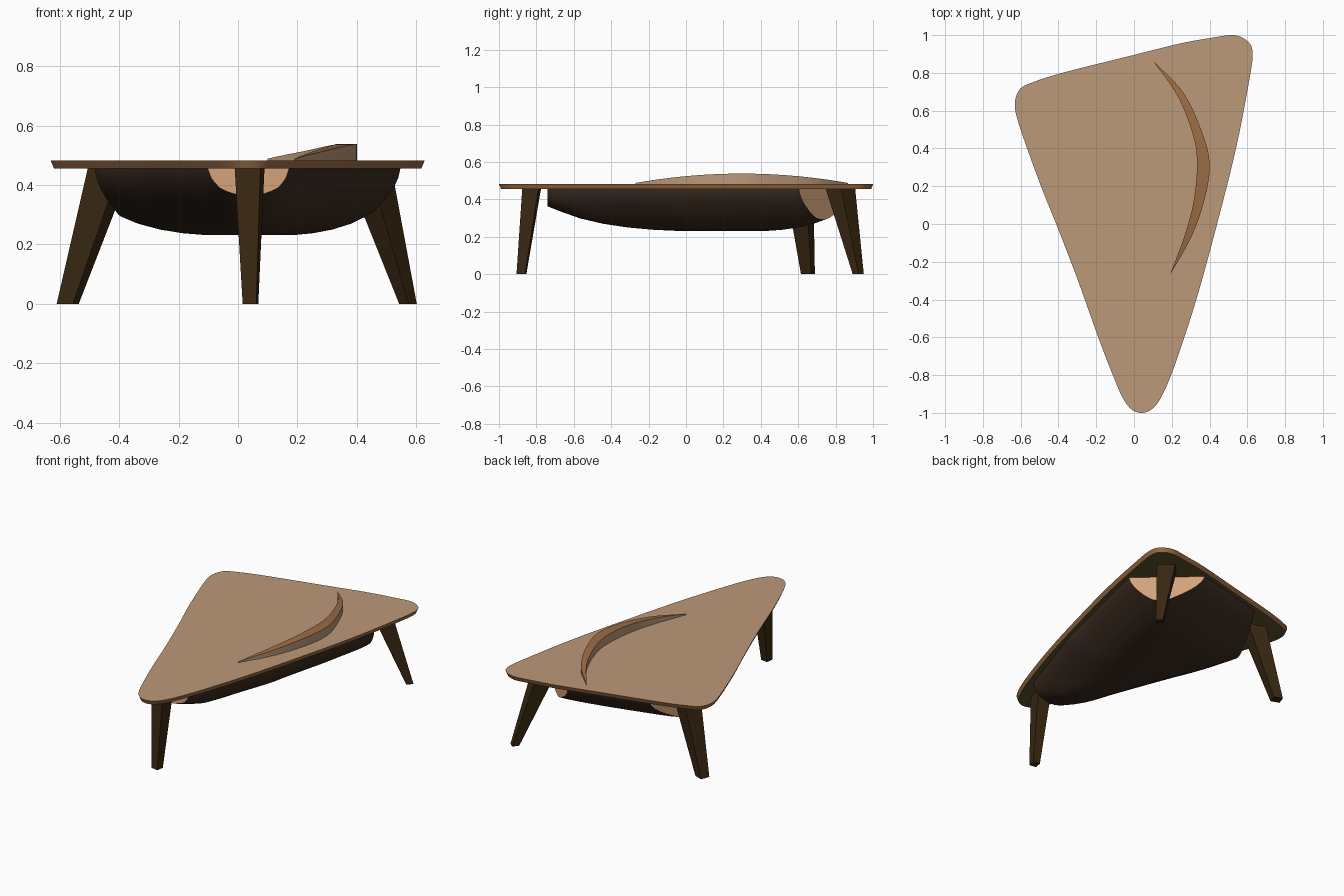
import bpy, bmesh, math
from mathutils import Vector

if "Cube" in bpy.data.objects:
    bpy.data.objects.remove(bpy.data.objects["Cube"])


def material(name, rgb):
    m = bpy.data.materials.new(name)
    m.diffuse_color = (*rgb, 1)
    m.use_nodes = True
    m.node_tree.nodes["Principled BSDF"].inputs["Base Color"].default_value = m.diffuse_color
    return m


TAN = material("tan wood", (0.50, 0.32, 0.19))
EDGE = material("red brown wood", (0.33, 0.15, 0.058))
UNDER = material("olive underside", (0.11, 0.09, 0.028))
HULL = material("dark brown hull", (0.045, 0.026, 0.015))
CAP = material("light cut wood", (0.66, 0.37, 0.20))
LEG = material("dark leg wood", (0.042, 0.021, 0.006))


def spline(pts, steps, closed=True):
    """Catmull-Rom curve through 2D points."""
    p = [Vector(q) for q in pts]
    if not closed:
        p = [2 * p[0] - p[1]] + p + [2 * p[-1] - p[-2]]
    n = len(p)
    out = []
    for i in (range(n) if closed else range(1, n - 2)):
        a, b, c, d = p[i - 1], p[i], p[(i + 1) % n], p[(i + 2) % n]
        for k in range(steps):
            t = k / steps
            out.append(0.5 * (2 * b + (c - a) * t + (2 * a - 5 * b + 4 * c - d) * t * t
                              + (3 * b - a - 3 * c + d) * t ** 3))
    if not closed:
        out.append(p[-2])
    return out


def loft(bm, rings):
    """Join closed rings of 3D points with quads and cap both ends."""
    vs = [[bm.verts.new(p) for p in r] for r in rings]
    for a, b in zip(vs, vs[1:]):
        n = len(a)
        for i in range(n):
            bm.faces.new((a[i], a[(i + 1) % n], b[(i + 1) % n], b[i]))
    bm.faces.new(vs[0])
    bm.faces.new(vs[-1])


def finish(bm, name, mats, smooth=True):
    bmesh.ops.recalc_face_normals(bm, faces=bm.faces[:])
    me = bpy.data.meshes.new(name)
    bm.to_mesh(me)
    bm.free()
    ob = bpy.data.objects.new(name, me)
    bpy.context.collection.objects.link(ob)
    for m in mats:
        me.materials.append(m)
    if smooth:
        bpy.context.view_layer.objects.active = ob
        ob.select_set(True)
        bpy.ops.object.shade_smooth_by_angle(angle=math.radians(30))
        ob.select_set(False)
    return ob


# Tabletop: rounded triangle with an undercut edge
outline = spline([
    (0.04, -1.0), (0.095, -0.98), (0.145, -0.915), (0.215, -0.75), (0.33, -0.40), (0.44, 0.0),
    (0.54, 0.40), (0.61, 0.76), (0.628, 0.90), (0.605, 0.965), (0.53, 1.0), (0.42, 0.987),
    (0.25, 0.957), (0.0, 0.895), (-0.38, 0.80), (-0.55, 0.745), (-0.607, 0.71), (-0.63, 0.64),
    (-0.61, 0.53), (-0.50, 0.22), (-0.40, -0.03), (-0.30, -0.29), (-0.20, -0.57),
    (-0.13, -0.755), (-0.065, -0.91), (-0.015, -0.98)], 5)
lower = []
for i, p in enumerate(outline):
    t = (outline[(i + 1) % len(outline)] - outline[i - 1]).normalized()
    lower.append(p + 0.011 * Vector((-t.y, t.x)))
bm = bmesh.new()
loft(bm, [[(*p, 0.455) for p in lower], [(*p, 0.482) for p in outline]])
bmesh.ops.recalc_face_normals(bm, faces=bm.faces[:])
for f in bm.faces:
    f.material_index = 0 if f.normal.z > 0.9 else 2 if f.normal.z < -0.9 else 1
finish(bm, "tabletop", [TAN, EDGE, UNDER])

# Curved fin on top: crescent plan with an arched top
outer = spline([(0.10, 0.865), (0.265, 0.69), (0.373, 0.45), (0.40, 0.29),
                (0.367, 0.106), (0.298, -0.08), (0.19, -0.27)], 6, False)
inner = spline([(0.10, 0.865), (0.235, 0.67), (0.318, 0.45), (0.333, 0.29),
                (0.313, 0.106), (0.265, -0.07), (0.19, -0.27)], 6, False)
rings = []
for o, i in zip(outer, inner):
    zo, zi = (0.488 + 0.05 * max(0, 1 - ((p.y - 0.298) / 0.568) ** 2) for p in (o, i))
    rings.append([(*o, 0.475), (*o, zo), (*i, zi), (*i, 0.475)])
bm = bmesh.new()
loft(bm, rings)
bmesh.ops.remove_doubles(bm, verts=bm.verts[:], dist=1e-5)
bmesh.ops.recalc_face_normals(bm, faces=bm.faces[:])
for f in bm.faces:
    f.material_index = 1 if f.normal.z > 0.6 else 0
finish(bm, "curved_fin", [TAN, EDGE])

# Hull below: shrinking rings, then flat cuts at the three corners
rim = spline([
    (0.035, -0.87), (0.12, -0.83), (0.172, -0.74), (0.25, -0.50), (0.36, -0.18), (0.40, 0.0),
    (0.50, 0.40), (0.55, 0.62), (0.585, 0.82), (0.56, 0.92), (0.48, 0.95), (0.20, 0.905),
    (-0.28, 0.785), (-0.51, 0.71), (-0.575, 0.64), (-0.55, 0.50), (-0.465, 0.22),
    (-0.36, -0.04), (-0.26, -0.30), (-0.16, -0.57), (-0.102, -0.74), (-0.05, -0.83)], 3)
centre = Vector((0.05, 0.25))
profile = [(1, -0.02), (1, 0), (0.98, 0.14), (0.94, 0.28), (0.89, 0.40), (0.82, 0.54),
           (0.73, 0.70), (0.62, 0.83), (0.50, 0.92), (0.38, 0.975), (0.27, 1)]
bm = bmesh.new()
loft(bm, [[(*(centre + (p - centre) * s), 0.455 - 0.223 * d) for p in rim] for s, d in profile])
bmesh.ops.recalc_face_normals(bm, faces=bm.faces[:])
for co, no in (((0, -0.74, 0), (0, -1, 0)),
               ((0.375, 0.755, 0), (0.663, 0.75, 0)),
               ((-0.385, 0.525, 0), (-0.93, 0.36, 0))):
    cut = bmesh.ops.bisect_plane(bm, geom=bm.verts[:] + bm.edges[:] + bm.faces[:],
                                 plane_co=co, plane_no=no, clear_outer=True)["geom_cut"]
    edges = [e for e in cut if isinstance(e, bmesh.types.BMEdge)]
    for f in bmesh.ops.contextual_create(bm, geom=edges)["faces"]:
        f.material_index = 1
finish(bm, "hull", [HULL, CAP])


# Splayed, tapered square legs
def leg(name, top, bottom, top_size, bottom_size, angle):
    bm = bmesh.new()
    rings = []
    for (x, y), s, z in ((bottom, bottom_size, 0), (top, top_size, 0.46)):
        r = s / math.sqrt(2)
        rings.append([(x + r * math.cos(angle + a * math.pi / 2 + math.pi / 4),
                       y + r * math.sin(angle + a * math.pi / 2 + math.pi / 4), z)
                      for a in range(4)])
    loft(bm, rings)
    finish(bm, name, [LEG], smooth=False)


leg("front_leg", (0.039, -0.825), (0.042, -0.88), 0.088, 0.046, math.radians(-9))
leg("back_right_leg", (0.437, 0.825), (0.572, 0.921), 0.112, 0.042, math.radians(48))
leg("back_left_leg", (-0.431, 0.607), (-0.573, 0.652), 0.115, 0.058, math.radians(160))
